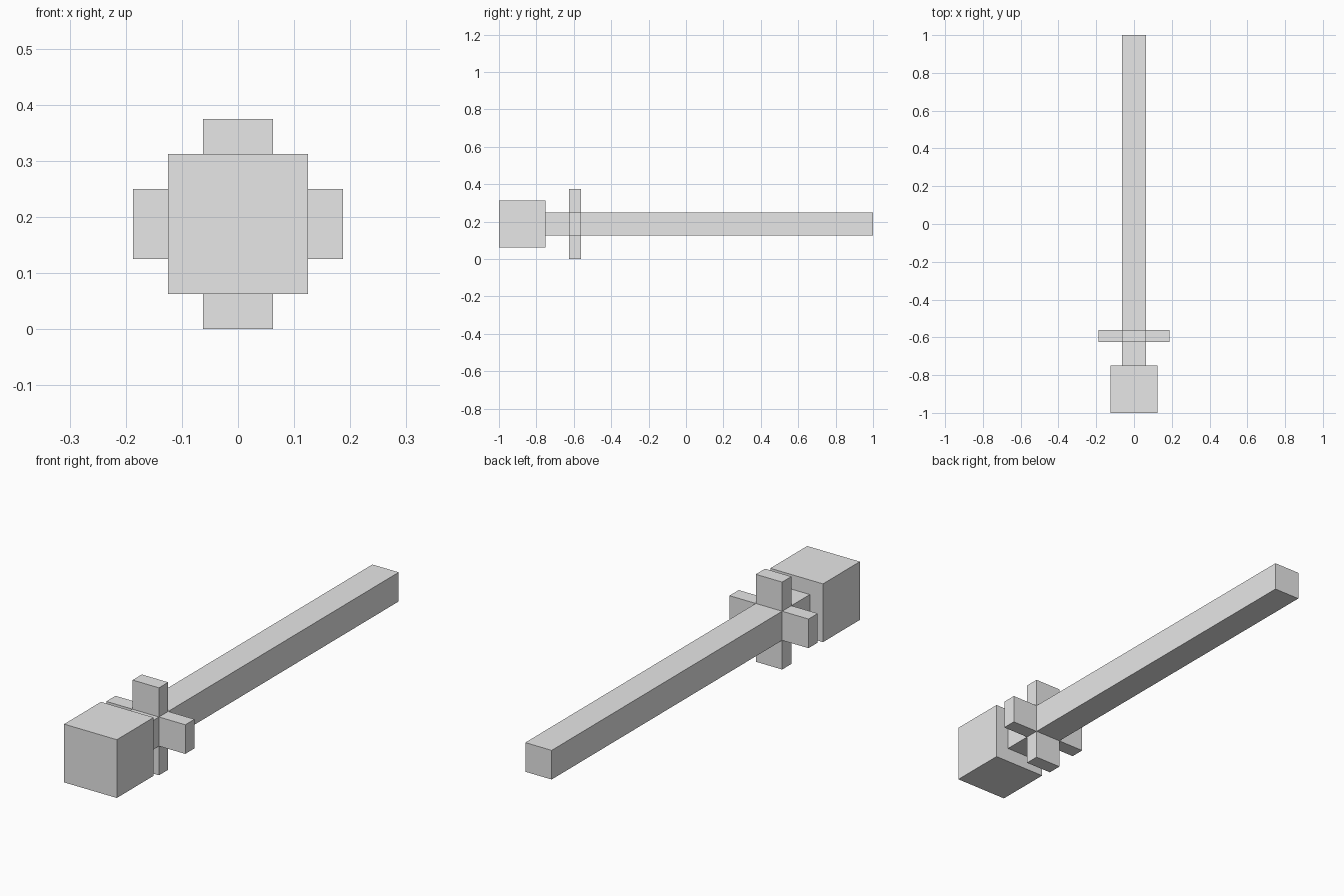
import bpy

# Remove the default cube only
old = bpy.data.objects.get("Cube")
if old:
    bpy.data.objects.remove(old, do_unlink=True)

# Single plain grey material
GREY = (0.8, 0.8, 0.8, 1.0)
grey = bpy.data.materials.new("plain grey")
grey.use_nodes = True
grey.diffuse_color = GREY
grey.node_tree.nodes["Principled BSDF"].inputs["Base Color"].default_value = GREY

U = 1 / 16        # grid unit that all parts snap to
AXIS_Z = 3 * U    # height of the shaft's centre line


def block(name, width, height, y0, y1):
    """Box centred on the shaft axis, from y0 to y1, sized in grid units."""
    bpy.ops.mesh.primitive_cube_add(size=1, location=(0, (y0 + y1) / 2 * U, AXIS_Z))
    obj = bpy.context.object
    obj.name = name
    obj.scale = (width * U, (y1 - y0) * U, height * U)
    bpy.ops.object.transform_apply(location=False, rotation=False, scale=True)
    obj.data.materials.append(grey)
    return obj


# Square head at the front, long shaft behind it
block("head", 4, 4, -16, -12)
block("shaft", 2, 2, -12, 16)

# Cross-shaped guard just behind the head
block("guard_horizontal", 6, 2, -10, -9)
block("guard_vertical", 2, 6, -10, -9)
